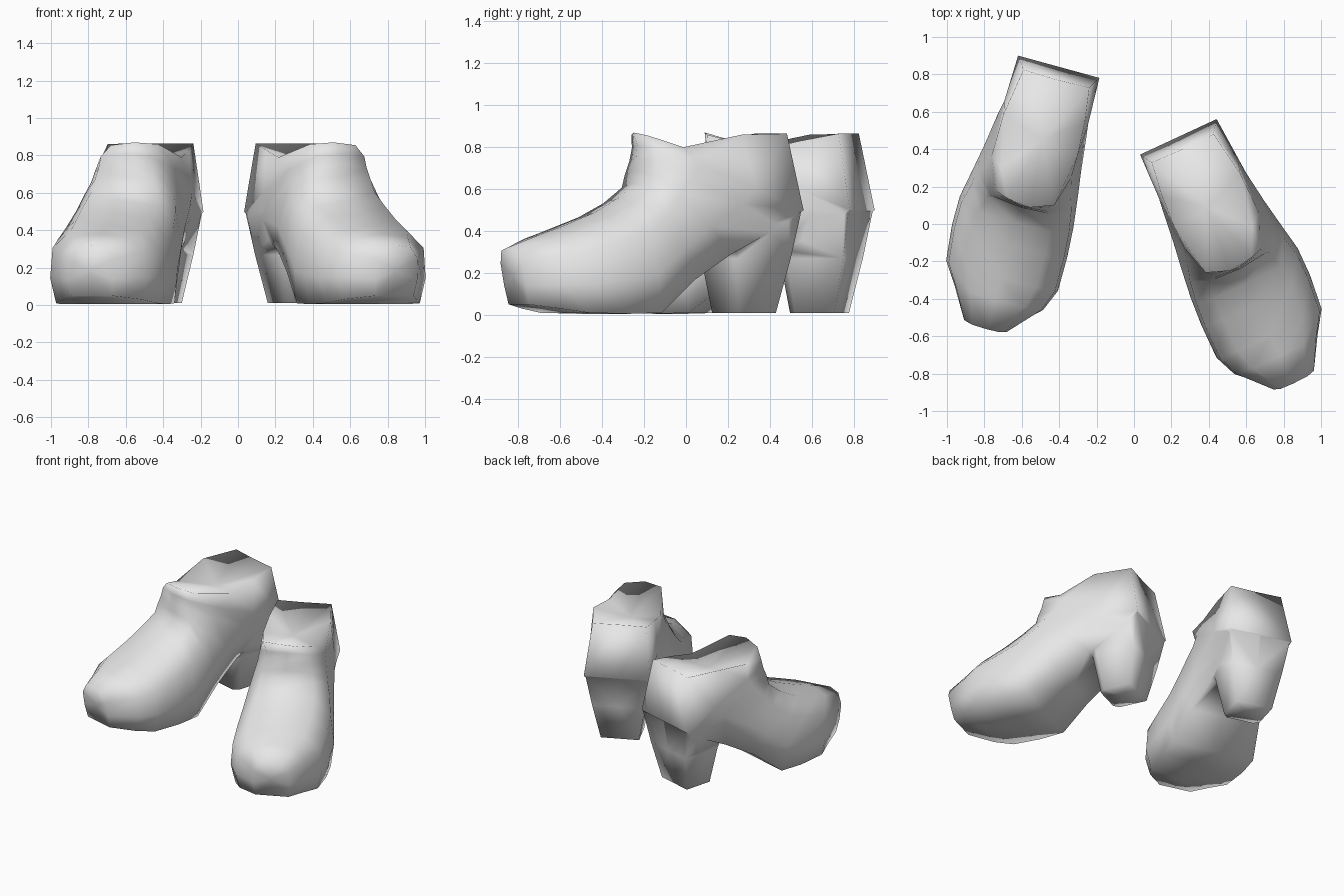
import bpy, bmesh, math
from mathutils import Vector

cube = bpy.data.objects.get("Cube")
if cube:
    bpy.data.objects.remove(cube, do_unlink=True)

grey = bpy.data.materials.new("light_grey")
grey.use_nodes = True
grey.diffuse_color = (0.8, 0.8, 0.8, 1)
grey.node_tree.nodes["Principled BSDF"].inputs["Base Color"].default_value = (0.8, 0.8, 0.8, 1)

# Boot space: u points to the outer side, v points to the back, z is up.
# Sections swing from the upright toe up into the ankle:
# sole/back point (v, z), instep/front point (v, z), inner u, outer u, lower corner width
SECTIONS = [
    ((-1.40, 0.05), (-1.455, 0.32), -0.11, 0.14, 0.90),
    ((-1.27, 0.03), (-1.29, 0.38), -0.26, 0.23, 0.88),
    ((-1.15, 0.01), (-1.17, 0.42), -0.31, 0.31, 0.90),
    ((-0.95, 0.005), (-0.99, 0.49), -0.31, 0.33, 0.92),
    ((-0.78, 0.01), (-0.865, 0.56), -0.30, 0.33, 0.92),
    ((-0.58, 0.17), (-0.78, 0.63), -0.28, 0.30, 0.85),
    ((-0.37, 0.29), (-0.78, 0.69), -0.26, 0.275, 0.75),
    ((-0.11, 0.42), (-0.775, 0.75), -0.24, 0.25, 0.80),
    ((0.00, 0.50), (-0.77, 0.81), -0.23, 0.235, 0.97),
]
# Collar rim (u, v, z): high at the front corners and heel, low at the sides
COLLAR = [(0, -0.07, 0.865), (-0.185, -0.065, 0.865), (-0.21, -0.25, 0.83),
          (-0.22, -0.43, 0.79), (-0.17, -0.72, 0.86), (-0.05, -0.765, 0.87),
          (0.085, -0.75, 0.855), (0.16, -0.60, 0.80), (0.22, -0.32, 0.86),
          (0.18, -0.065, 0.865)]


def section(back, front, u_in, u_out, corner):
    half = [(corner, 0.0), (1.0, 0.33), (0.95, 0.72), (0.62, 0.95)]
    ring = [(0, 0)] + [(w * u_in, t) for w, t in half] + [(0, 1)]
    ring += [(w * u_out, t) for w, t in reversed(half)]
    return [Vector((u, back[0] + t * (front[0] - back[0]),
                    back[1] + t * (front[1] - back[1]))) for u, t in ring]


def heel_ring(z, half_width, v_front, v_back):
    w, c = half_width, 0.25 * half_width
    return [Vector((u, v, z)) for u, v in [
        (-w, v_back), (0, v_back), (w, v_back), (w, v_front + c),
        (w - c, v_front), (-w + c, v_front), (-w, v_front + c)]]


def loft(name, rings, place, end_drop):
    """Skin the rings and close both ends with fans; the last fan sinks by end_drop."""
    bm = bmesh.new()
    loops = [[bm.verts.new(place(p)) for p in ring] for ring in rings]
    n = len(rings[0])
    for a, b in zip(loops, loops[1:]):
        for i in range(n):
            j = (i + 1) % n
            bm.faces.new((a[i], a[j], b[j], b[i]))
    for ring, loop, drop in ((rings[0], loops[0], 0), (rings[-1], loops[-1], end_drop)):
        hub = bm.verts.new(place(sum(ring, Vector()) / n - Vector((0, 0, drop))))
        for i in range(n):
            bm.faces.new((loop[i], loop[(i + 1) % n], hub))
    bmesh.ops.recalc_face_normals(bm, faces=bm.faces)
    for face in bm.faces:
        face.smooth = True
    mesh = bpy.data.meshes.new(name)
    bm.to_mesh(mesh)
    bm.free()
    mesh.materials.append(grey)
    obj = bpy.data.objects.new(name, mesh)
    bpy.context.collection.objects.link(obj)
    return obj


def boot(side, mirror, origin, degrees):
    c, s = math.cos(math.radians(degrees)), math.sin(math.radians(degrees))

    def place(p):
        return Vector((mirror * (origin[0] + p.x * c - p.y * s),
                       origin[1] + p.x * s + p.y * c, p.z))

    # Foot, ankle and sunken collar
    rings = [section(*spec) for spec in SECTIONS] + [[Vector(p) for p in COLLAR]]
    upper = loft(side + "_boot", rings, place, 0.08)
    # Tapered block heel
    heel = loft(side + "_heel", [heel_ring(0.01, 0.13, -0.33, -0.10),
                                 heel_ring(0.27, 0.18, -0.37, -0.045),
                                 heel_ring(0.51, 0.22, -0.46, -0.004)], place, 0)
    # Fuse the heel into the boot so the shading flows across the joint
    fuse = upper.modifiers.new("fuse_heel", "BOOLEAN")
    fuse.operation = "UNION"
    fuse.solver = "EXACT"
    fuse.object = heel
    bpy.context.view_layer.objects.active = upper
    bpy.ops.object.modifier_apply(modifier=fuse.name)
    bpy.data.objects.remove(heel, do_unlink=True)


boot("left", 1, (0.235, 0.465), 24.9)
boot("right", -1, (0.40, 0.84), 15.3)
